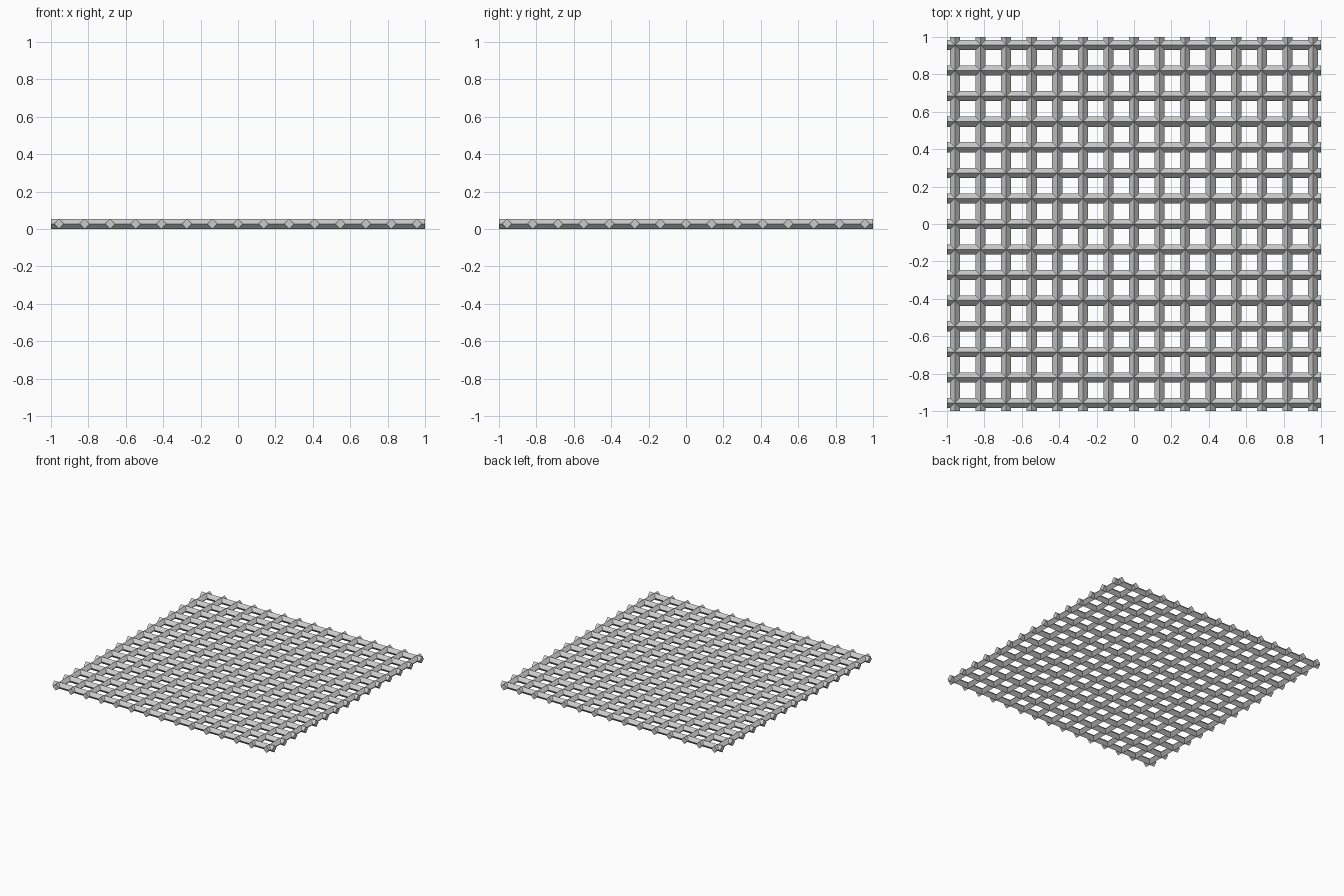
import bpy, bmesh, math

if "Cube" in bpy.data.objects:
    bpy.data.objects.remove(bpy.data.objects["Cube"])

COUNT = 15        # bars in each direction
SPAN = 0.957      # centre of the outermost bars
R = 0.0272        # half diagonal of the square bar section


def diamond_bars(name, along_x):
    """One square bar standing on its edge, repeated across the panel."""
    bm = bmesh.new()
    section = [(R, 0), (0, R), (-R, 0), (0, -R)]
    ends = []
    for e in (-1, 1):
        ends.append([bm.verts.new((e, a, b + R) if along_x else (a, e, b + R))
                     for a, b in section])
    lo, hi = ends
    bm.faces.new(lo)
    bm.faces.new(hi)
    for i in range(4):
        j = (i + 1) % 4
        bm.faces.new((lo[i], lo[j], hi[j], hi[i]))
    bmesh.ops.recalc_face_normals(bm, faces=bm.faces)
    # start at the first row
    bmesh.ops.translate(bm, verts=bm.verts,
                        vec=(0, -SPAN, 0) if along_x else (-SPAN, 0, 0))
    mesh = bpy.data.meshes.new(name)
    bm.to_mesh(mesh)
    bm.free()
    obj = bpy.data.objects.new(name, mesh)
    bpy.context.collection.objects.link(obj)
    step = 2 * SPAN / (COUNT - 1)
    arr = obj.modifiers.new("rows", 'ARRAY')
    arr.count = COUNT
    arr.use_relative_offset = False
    arr.use_constant_offset = True
    arr.constant_offset_displace = (0, step, 0) if along_x else (step, 0, 0)
    return obj


# Crossing bars of the grating
diamond_bars("cross_bars", True)
diamond_bars("long_bars", False)
